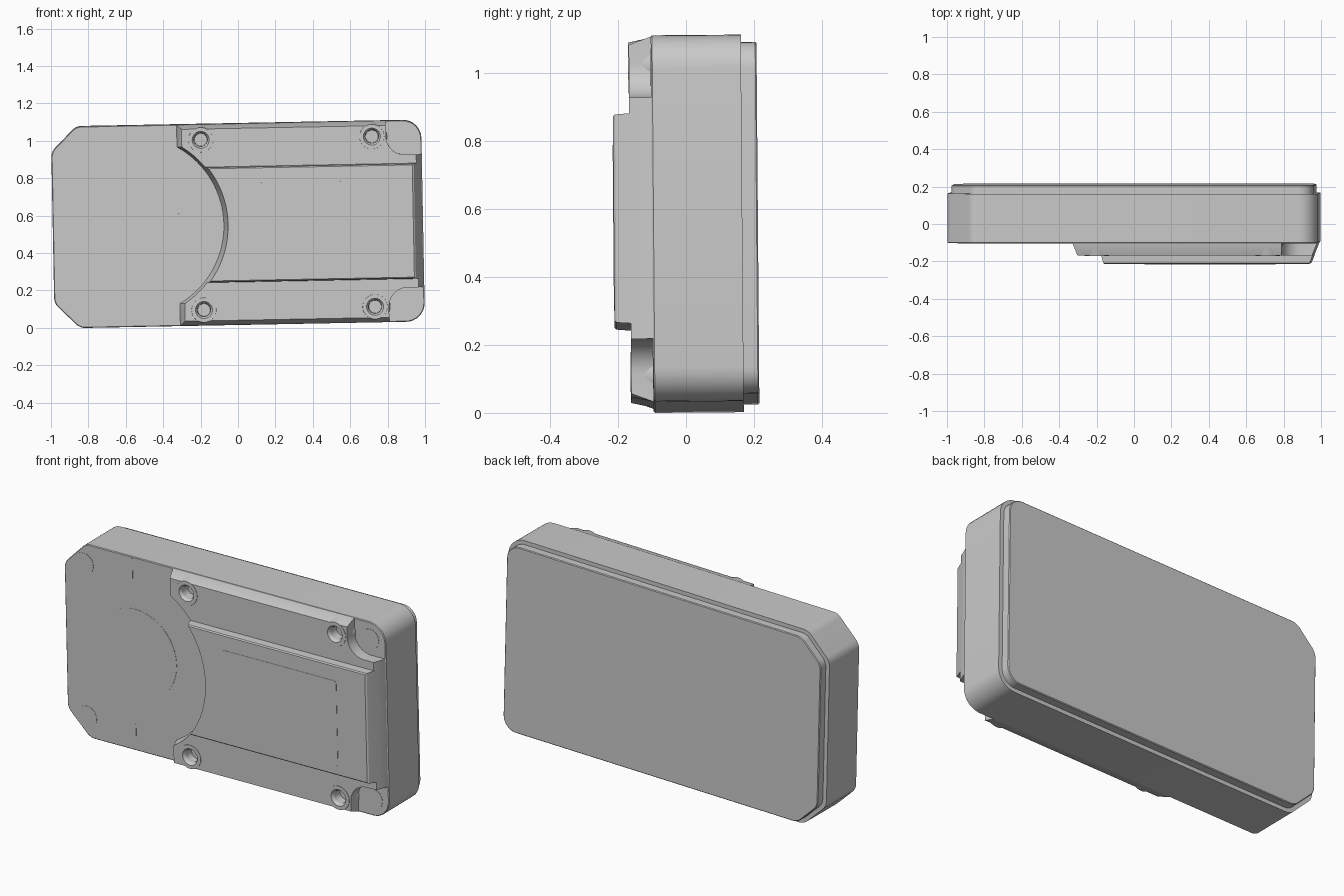
import bpy, bmesh, math
from mathutils import Vector, Matrix

cube = bpy.data.objects.get("Cube")
if cube:
    bpy.data.objects.remove(cube, do_unlink=True)

grey = bpy.data.materials.new("plain grey")
grey.use_nodes = True
COLOR = (0.59, 0.59, 0.59, 1)
grey.diffuse_color = COLOR
grey.node_tree.nodes["Principled BSDF"].inputs["Base Color"].default_value = COLOR
parts = []


def rounded(corners, steps=8):
    """Outline from (x, z, fillet radius) corners, listed in order."""
    out = []
    for i, (x, z, r) in enumerate(corners):
        p = Vector((x, z))
        if r == 0:
            out.append(p)
            continue
        a = (Vector(corners[i - 1][:2]) - p).normalized()
        b = (Vector(corners[(i + 1) % len(corners)][:2]) - p).normalized()
        half = a.angle(b) / 2
        centre = p + (a + b).normalized() * (r / math.sin(half))
        start = (p + a * (r / math.tan(half)) - centre).normalized()
        end = (p + b * (r / math.tan(half)) - centre).normalized()
        for k in range(steps + 1):
            out.append(centre + start.slerp(end, k / steps).normalized() * r)
    return out


def box(x0, x1, z0, z1, r=0):
    return rounded([(x0, z0, r), (x1, z0, r), (x1, z1, r), (x0, z1, r)])


def circle(x, z, r, n=48):
    return [Vector((x + r * math.cos(math.tau * i / n),
                    z + r * math.sin(math.tau * i / n))) for i in range(n)]


def loft(name, layers, keep=True):
    """Solid through matching outlines, each given as (y, outline)."""
    bm = bmesh.new()
    rings = [[bm.verts.new((p.x, y, p.y)) for p in outline] for y, outline in layers]
    for a, b in zip(rings, rings[1:]):
        for i in range(len(a)):
            j = (i + 1) % len(a)
            bm.faces.new((a[i], a[j], b[j], b[i]))
    bm.faces.new(rings[0])
    bm.faces.new(rings[-1])
    bmesh.ops.recalc_face_normals(bm, faces=bm.faces)
    mesh = bpy.data.meshes.new(name)
    bm.to_mesh(mesh)
    bm.free()
    mesh.materials.append(grey)
    ob = bpy.data.objects.new(name, mesh)
    bpy.context.collection.objects.link(ob)
    if keep:
        parts.append(ob)
    return ob


def cut(ob, cutters):
    bpy.context.view_layer.objects.active = ob
    for c in cutters:
        mod = ob.modifiers.new("cut", 'BOOLEAN')
        mod.operation = 'DIFFERENCE'
        mod.solver = 'EXACT'
        mod.object = c
        bpy.ops.object.modifier_apply(modifier=mod.name)


def case_outline(d):
    """Case shape pulled in by d: cut corners at one end, round at the other."""
    w, h, c = 0.99 - d, 0.539 - d, 0.135 - d * 0.6
    r = 0.1 - d
    return rounded([(-w, -h + c, 0.07), (-w + c, -h, 0.07), (w, -h, r),
                    (w, h, r), (-w + c, h, 0.07), (-w, h - c, 0.07)])


BASE, STEP, TOP = -0.1, -0.165, -0.213

# Main case and the inset back cover
loft("case", [(BASE, case_outline(0.004)), (BASE + 0.004, case_outline(0)),
              (0.165, case_outline(0))])
loft("back_cover", [(0.16, case_outline(0.022)), (0.207, case_outline(0.022)),
                    (0.211, case_outline(0.026))])

# Cutters: round dish, end corner pockets and screw holes
dish = loft("dish_cutter", [(BASE + 0.02, circle(-0.557, 0, 0.478, 96)),
                            (TOP - 0.03, circle(-0.557, 0, 0.511, 96))], False)
pockets, holes = [], []
SCREWS = [(x, z) for x in (-0.19, 0.725) for z in (-0.455, 0.455)]
for s in (-1, 1):
    outline = rounded([(0.8, s * 0.355, 0.1), (1.2, s * 0.355, 0),
                       (1.2, s * 0.8, 0), (0.8, s * 0.8, 0)])
    pockets.append(loft("pocket_cutter", [(BASE + 0.02, outline), (-0.3, outline)], False))
for x, z in SCREWS:
    holes.append(loft("hole_cutter", [(BASE - 0.004, circle(x, z, 0.034, 24)),
                                      (STEP + 0.012, circle(x, z, 0.036, 24)),
                                      (STEP - 0.004, circle(x, z, 0.047, 24)),
                                      (STEP - 0.02, circle(x, z, 0.047, 24))], False))

# Raised step with sloping sides
step = loft("raised_step", [(BASE + 0.01, box(-0.318, 0.986, -0.537, 0.537)),
                            (BASE, box(-0.318, 0.986, -0.537, 0.537)),
                            (STEP, box(-0.292, 0.96, -0.513, 0.513))])
cut(step, [dish] + pockets + holes)

# Higher middle panel
panel = loft("middle_panel", [(BASE + 0.01, box(-0.3, 0.985, -0.312, 0.312)),
                              (STEP, box(-0.3, 0.962, -0.309, 0.309)),
                              (TOP + 0.006, box(-0.3, 0.946, -0.306, 0.306)),
                              (TOP, box(-0.3, 0.938, -0.3, 0.3))])
cut(panel, [dish])

# Screw bosses
for (x, z), hole in zip(SCREWS, holes):
    boss = loft("screw_boss", [(BASE + 0.005, circle(x, z, 0.082, 32)),
                               (STEP - 0.002, circle(x, z, 0.066, 32))])
    cut(boss, [hole])

for c in [dish] + pockets + holes:
    bpy.data.objects.remove(c, do_unlink=True)


def plate(name, outline, y, thick=0.0015):
    loft(name, [(y + 0.002, outline), (y - thick, outline)])


# Shallow label, pad and marks
plate("label_plate", box(0.06, 0.76, -0.255, 0.22, 0.015), TOP)
plate("round_pad", circle(-0.557, 0, 0.25, 64), BASE)
for s in (-1, 1):
    plate("edge_mark", box(-0.573, -0.567, s * 0.46 - 0.07, s * 0.46 + 0.07), BASE)
    plate("corner_pad", circle(-0.87, s * 0.425, 0.06, 32), BASE)
    plate("pocket_pad", circle(0.895, s * 0.445, 0.055, 32), BASE)

# Slight lean of the whole model, then centre it and stand it on the ground
lean = Matrix.Rotation(0.008, 4, 'X') @ Matrix.Rotation(-0.019, 4, 'Y')
for ob in parts:
    ob.data.transform(lean)
points = [v.co for ob in parts for v in ob.data.vertices]
low = Vector([min(p[i] for p in points) for i in range(3)])
high = Vector([max(p[i] for p in points) for i in range(3)])
middle = (low + high) / 2
shift = Matrix.Translation((-middle.x, -middle.y, -low.z))
for ob in parts:
    ob.data.transform(shift)

# Smooth the round walls, keep edges crisp
bpy.ops.object.select_all(action='DESELECT')
for ob in parts:
    ob.select_set(True)
bpy.context.view_layer.objects.active = parts[0]
bpy.ops.object.shade_smooth_by_angle(angle=math.radians(25))
